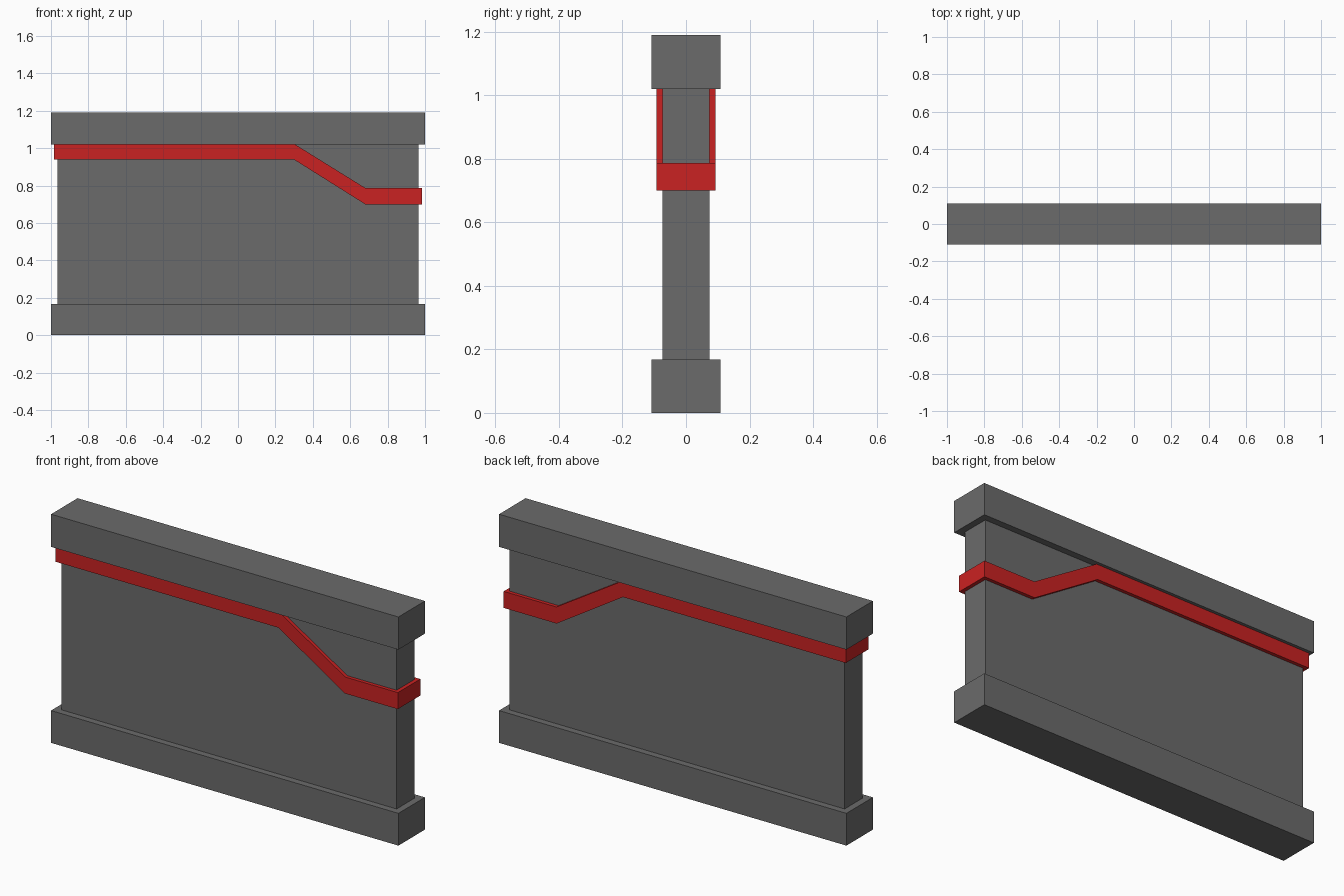
import bpy

if "Cube" in bpy.data.objects:
    bpy.data.objects.remove(bpy.data.objects["Cube"])


def material(name, colour):
    m = bpy.data.materials.new(name)
    m.diffuse_color = (*colour, 1.0)
    m.use_nodes = True
    m.node_tree.nodes["Principled BSDF"].inputs["Base Color"].default_value = m.diffuse_color
    return m


GREY = material("stone_grey", (0.147, 0.147, 0.147))
RED = material("trim_red", (0.59, 0.016, 0.016))


def prism(name, profile, half_depth, mat):
    """Extrude a front-view (x, z) outline symmetrically along y."""
    n = len(profile)
    verts = [(x, y, z) for y in (-half_depth, half_depth) for x, z in profile]
    faces = [tuple(range(n)), tuple(reversed(range(n, 2 * n)))]
    faces += [(i, i + n, (i + 1) % n + n, (i + 1) % n) for i in range(n)]
    mesh = bpy.data.meshes.new(name)
    mesh.from_pydata(verts, [], faces)
    mesh.materials.append(mat)
    ob = bpy.data.objects.new(name, mesh)
    bpy.context.collection.objects.link(ob)
    return ob


def slab(name, half_width, half_depth, z0, z1):
    w = half_width
    return prism(name, [(-w, z0), (w, z0), (w, z1), (-w, z1)], half_depth, GREY)


# Wall with wider base and cap
slab("base", 1.0, 0.109, 0.0, 0.168)
slab("wall_panel", 0.965, 0.074, 0.168, 1.02)
slab("cap", 1.0, 0.109, 1.02, 1.19)

# Red band wrapping the wall, stepping down towards the right end
lower = [(-0.985, 0.94), (0.298, 0.94), (0.68, 0.70), (0.985, 0.70)]
upper = [(0.985, 0.786), (0.682, 0.786), (0.305, 1.02), (-0.985, 1.02)]
prism("trim_band", lower + upper, 0.0925, RED)
